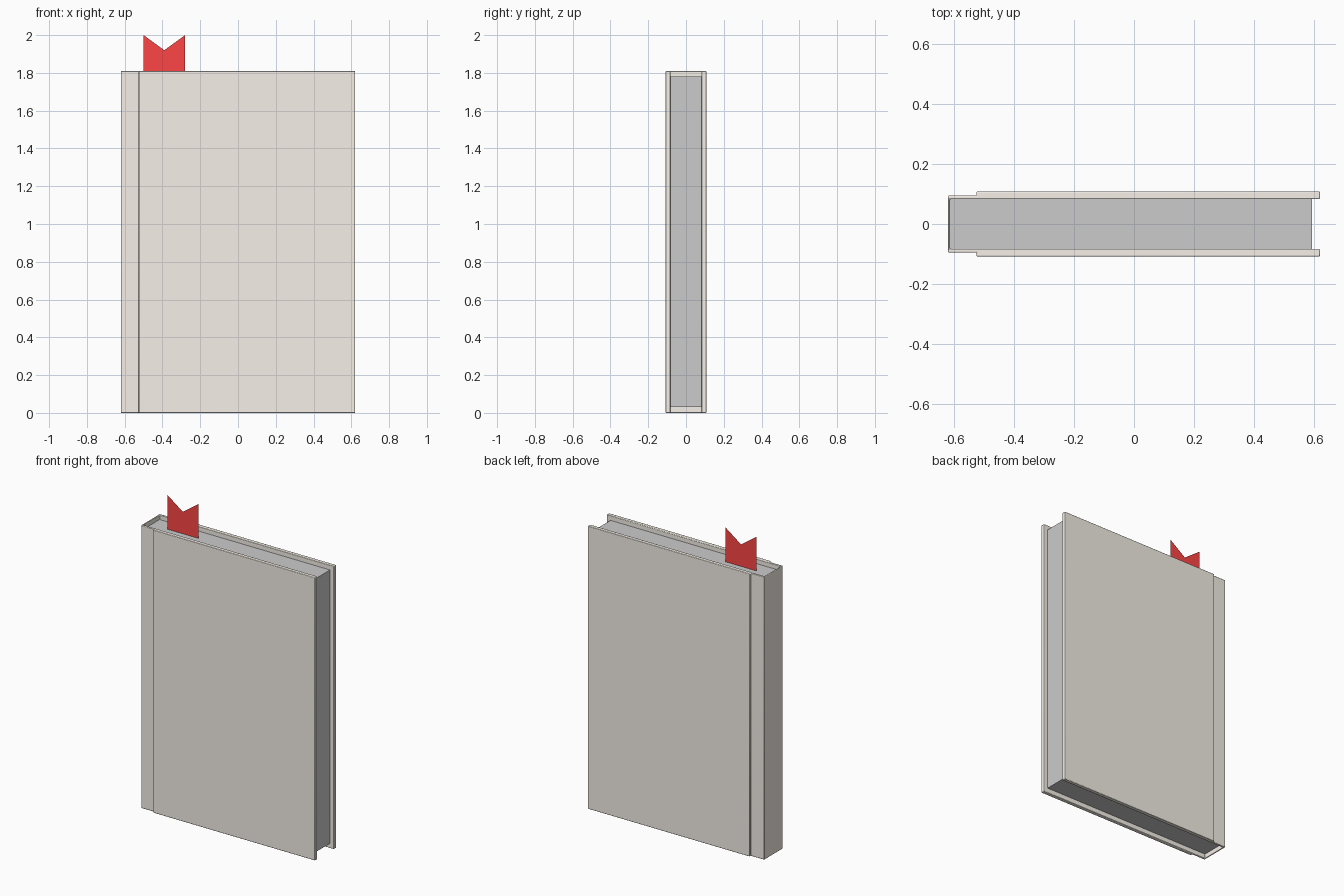
import bpy, bmesh

if "Cube" in bpy.data.objects:
    bpy.data.objects.remove(bpy.data.objects["Cube"])


def material(name, rgb):
    mat = bpy.data.materials.new(name)
    mat.diffuse_color = (*rgb, 1)
    mat.use_nodes = True
    mat.node_tree.nodes["Principled BSDF"].inputs["Base Color"].default_value = mat.diffuse_color
    return mat


def make_object(name, bm, mat=None):
    bmesh.ops.recalc_face_normals(bm, faces=bm.faces)
    mesh = bpy.data.meshes.new(name)
    bm.to_mesh(mesh)
    bm.free()
    obj = bpy.data.objects.new(name, mesh)
    bpy.context.collection.objects.link(obj)
    if mat:
        mesh.materials.append(mat)
    return obj


def extruded(name, outline, height, mat=None):
    """Extrude a closed xy outline upward from z = 0."""
    bm = bmesh.new()
    face = bm.faces.new([bm.verts.new((x, y, 0)) for x, y in outline])
    result = bmesh.ops.extrude_face_region(bm, geom=[face])
    top = [v for v in result["geom"] if isinstance(v, bmesh.types.BMVert)]
    bmesh.ops.translate(bm, verts=top, vec=(0, 0, height))
    return make_object(name, bm, mat)


cloth = material("cover_cloth", (0.92, 0.87, 0.80))
red = material("bookmark_red", (0.99, 0.06, 0.06))

# Cover: U-shaped section with thin spine and thicker boards
half = [(-0.613, 0.083), (0.62, 0.083), (0.62, 0.108),
        (-0.525, 0.108), (-0.525, 0.095), (-0.62, 0.095)]
outline = half + [(x, -y) for x, y in reversed(half)]
cover = extruded("book_cover", outline, 1.81, cloth)
bevel = cover.modifiers.new("soft_edges", 'BEVEL')
bevel.width = 0.0033
bevel.segments = 2
bevel.limit_method = 'ANGLE'
bpy.context.view_layer.objects.active = cover
cover.select_set(True)
bpy.ops.object.shade_smooth_by_angle()

# Page block, set in from the cover edges
pages = extruded("page_block", [(-0.613, -0.083), (0.593, -0.083),
                                (0.593, 0.083), (-0.613, 0.083)], 1.75)
pages.location.z = 0.03

# Flat ribbon bookmark with a swallowtail notch
bm = bmesh.new()
tail = [(-0.5, 1.78), (-0.28, 1.78), (-0.28, 2.0), (-0.39, 1.92), (-0.5, 2.0)]
bm.faces.new([bm.verts.new((x, 0, z)) for x, z in tail])
make_object("bookmark", bm, red)
